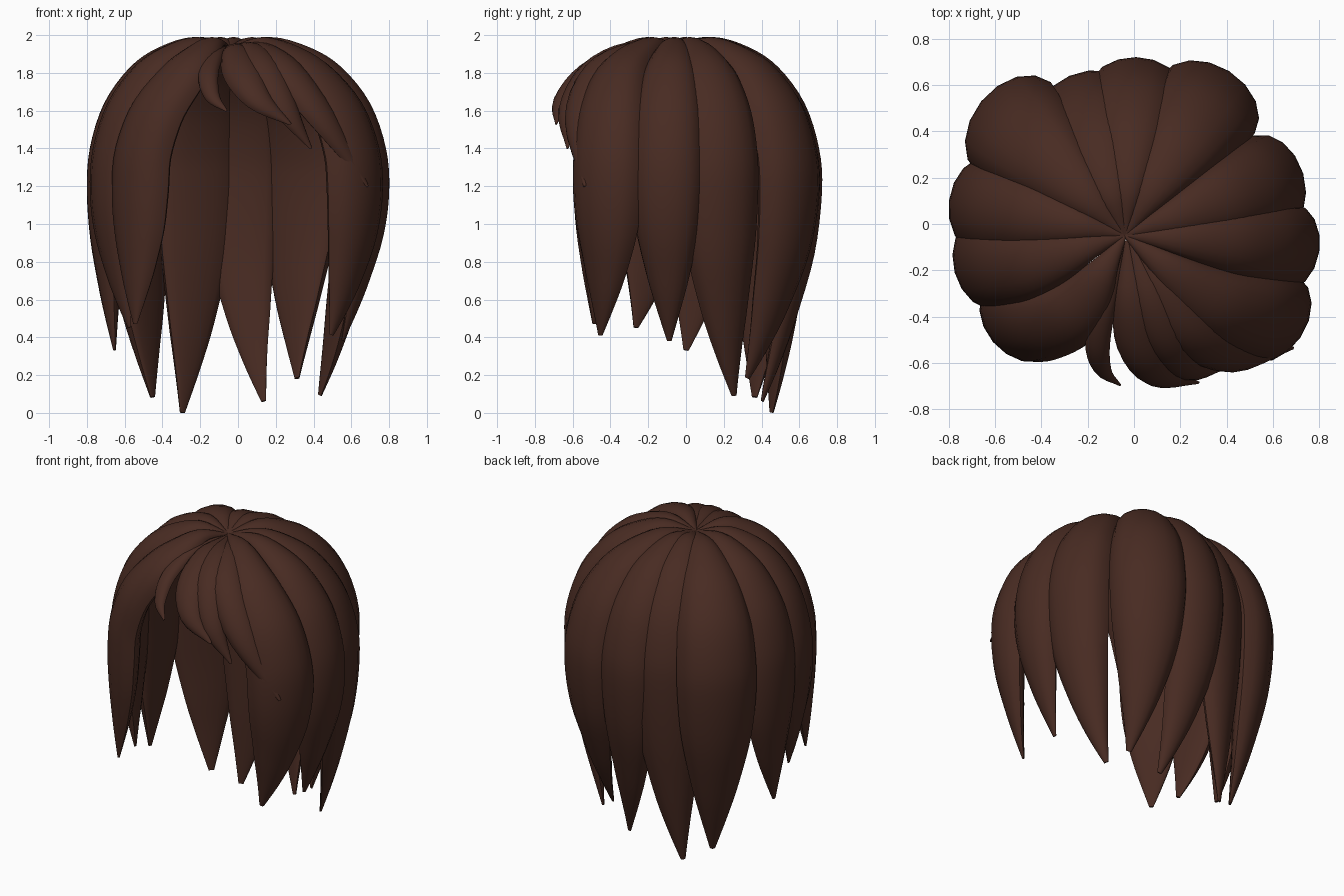
import bpy, bmesh, math
from mathutils import Vector, Matrix

if "Cube" in bpy.data.objects:
    bpy.data.objects.remove(bpy.data.objects["Cube"])

hair = bpy.data.materials.new("dark brown hair")
hair.diffuse_color = (0.065, 0.024, 0.016, 1)
hair.use_nodes = True
hair.node_tree.nodes["Principled BSDF"].inputs["Base Color"].default_value = hair.diffuse_color

CROWN = Vector((-0.04, -0.05, 1.94))
SIDES = 16
STEPS = 4


def smooth_path(rows):
    """Catmull-Rom through rows of (x, y, z, half width)."""
    p = [Vector(r) for r in rows]
    p = [p[0] * 2 - p[1]] + p + [p[-1] * 2 - p[-2]]
    out = []
    for i in range(1, len(p) - 2):
        a, b, c, d = p[i - 1:i + 3]
        for k in range(STEPS):
            t = k / STEPS
            out.append(0.5 * (2 * b + (c - a) * t + (2 * a - 5 * b + 4 * c - d) * t * t
                              + (3 * b - a - 3 * c + d) * t ** 3))
    return out + [p[-2]]


def make_lock(name, rows, rise=0.72, inner=0.25):
    """Sweep a lens section below a spine that lies on the outer surface."""
    path = smooth_path(rows)
    pos = [v.to_3d() for v in path]
    bm = bmesh.new()
    rings = []
    for i, v in enumerate(path):
        tangent = (pos[min(i + 1, len(pos) - 1)] - pos[max(i - 1, 0)]).normalized()
        x, y, z = pos[i]
        out = Vector((x, y, max(z - 1.2, 0)))
        side = tangent.cross(out).normalized()
        normal = side.cross(tangent).normalized()
        if normal.dot(out) < 0:
            normal = -normal
        w = max(v[3], 0.006)
        ring = []
        for k in range(SIDES):
            a = 2 * math.pi * k / SIDES
            s = math.sin(a)
            h = w * rise * (s - 1) if s >= 0 else w * (inner * s - rise)
            ring.append(bm.verts.new(pos[i] + side * (w * math.cos(a)) + normal * h))
        rings.append(ring)
    for a, b in zip(rings, rings[1:]):
        for k in range(SIDES):
            j = (k + 1) % SIDES
            bm.faces.new((a[k], a[j], b[j], b[k]))
    bm.faces.new(rings[0])
    bm.faces.new(rings[-1])
    bmesh.ops.recalc_face_normals(bm, faces=bm.faces)
    me = bpy.data.meshes.new(name)
    bm.to_mesh(me)
    bm.free()
    me.materials.append(hair)
    ob = bpy.data.objects.new(name, me)
    bpy.context.collection.objects.link(ob)
    bpy.ops.object.select_all(action='DESELECT')
    ob.select_set(True)
    bpy.context.view_layer.objects.active = ob
    bpy.ops.object.shade_smooth_by_angle(angle=math.radians(50))


# Shared fall of the long locks: (reach, height, width) over the head,
# then (progress down, pull towards tip, width) below it
OVER = [(0.0, 1.94, 0.04), (0.25, 1.99, 0.34), (0.5, 1.935, 0.62), (0.7, 1.83, 0.8),
        (0.88, 1.64, 0.94), (0.98, 1.4, 1.0), (1.0, 1.17, 1.0)]
DOWN = [(0.3, 0.13, 0.88), (0.6, 0.44, 0.6), (0.8, 0.7, 0.35), (1.0, 1.0, 0.07)]


def long_lock(name, bulge, tip, half, swing=0):
    rows = []
    reach = Vector((bulge[0] - CROWN.x, bulge[1] - CROWN.y))
    for r, z, w in OVER:
        turn = math.radians(swing) * min(1, (1 - r) * 2.5)
        d = Matrix.Rotation(turn, 2) @ reach * r
        rows.append((CROWN.x + d.x, CROWN.y + d.y, z, w * half))
    for u, pull, w in DOWN:
        x, y = (bulge[i] + (tip[i] - bulge[i]) * pull for i in (0, 1))
        rows.append((x, y, 1.17 + (tip[2] - 1.17) * u, w * half))
    make_lock(name, rows)


# Long locks around the back and sides
long_lock("back_lock", (0.01, 0.72), (0.14, 0.41, 0.06), 0.20)
long_lock("back_right_lock", (0.41, 0.66), (0.32, 0.33, 0.18), 0.235)
long_lock("rear_side_lock_right", (0.73, 0.22), (0.44, 0.26, 0.09), 0.215)
long_lock("side_lock_right", (0.80, -0.12), (0.56, -0.09, 0.38), 0.19)
long_lock("front_lock_right", (0.72, -0.49), (0.50, -0.46, 0.41), 0.21, -8)
long_lock("front_lock_left", (-0.61, -0.51), (-0.55, -0.49, 0.47), 0.20, 19)
long_lock("side_lock_left", (-0.775, -0.21), (-0.58, -0.27, 0.45), 0.20, 6)
long_lock("mid_side_lock_left", (-0.80, 0.10), (-0.66, 0.0, 0.33), 0.205)
long_lock("rear_side_lock_left", (-0.66, 0.53), (-0.46, 0.37, 0.08), 0.25)
long_lock("back_left_lock", (-0.28, 0.64), (-0.30, 0.46, 0.0), 0.22)

# Fringe locks swept across the forehead
make_lock("fringe_curl", [
    (-0.05, -0.08, 1.94, 0.01), (-0.12, -0.32, 1.93, 0.045), (-0.165, -0.53, 1.82, 0.055),
    (-0.14, -0.65, 1.69, 0.04), (-0.06, -0.70, 1.60, 0.006)])
make_lock("fringe_short", [
    (-0.03, -0.07, 1.94, 0.01), (-0.01, -0.33, 1.95, 0.08), (0.03, -0.56, 1.84, 0.105),
    (0.12, -0.69, 1.68, 0.075), (0.28, -0.69, 1.53, 0.008)])
make_lock("fringe_middle", [
    (-0.02, -0.07, 1.94, 0.01), (0.07, -0.32, 1.96, 0.08), (0.16, -0.54, 1.85, 0.10),
    (0.27, -0.66, 1.63, 0.075), (0.39, -0.63, 1.40, 0.008)])
make_lock("fringe_long", [
    (-0.01, -0.06, 1.94, 0.01), (0.13, -0.29, 1.96, 0.08), (0.28, -0.51, 1.85, 0.11),
    (0.48, -0.61, 1.58, 0.09), (0.69, -0.54, 1.20, 0.008)])
